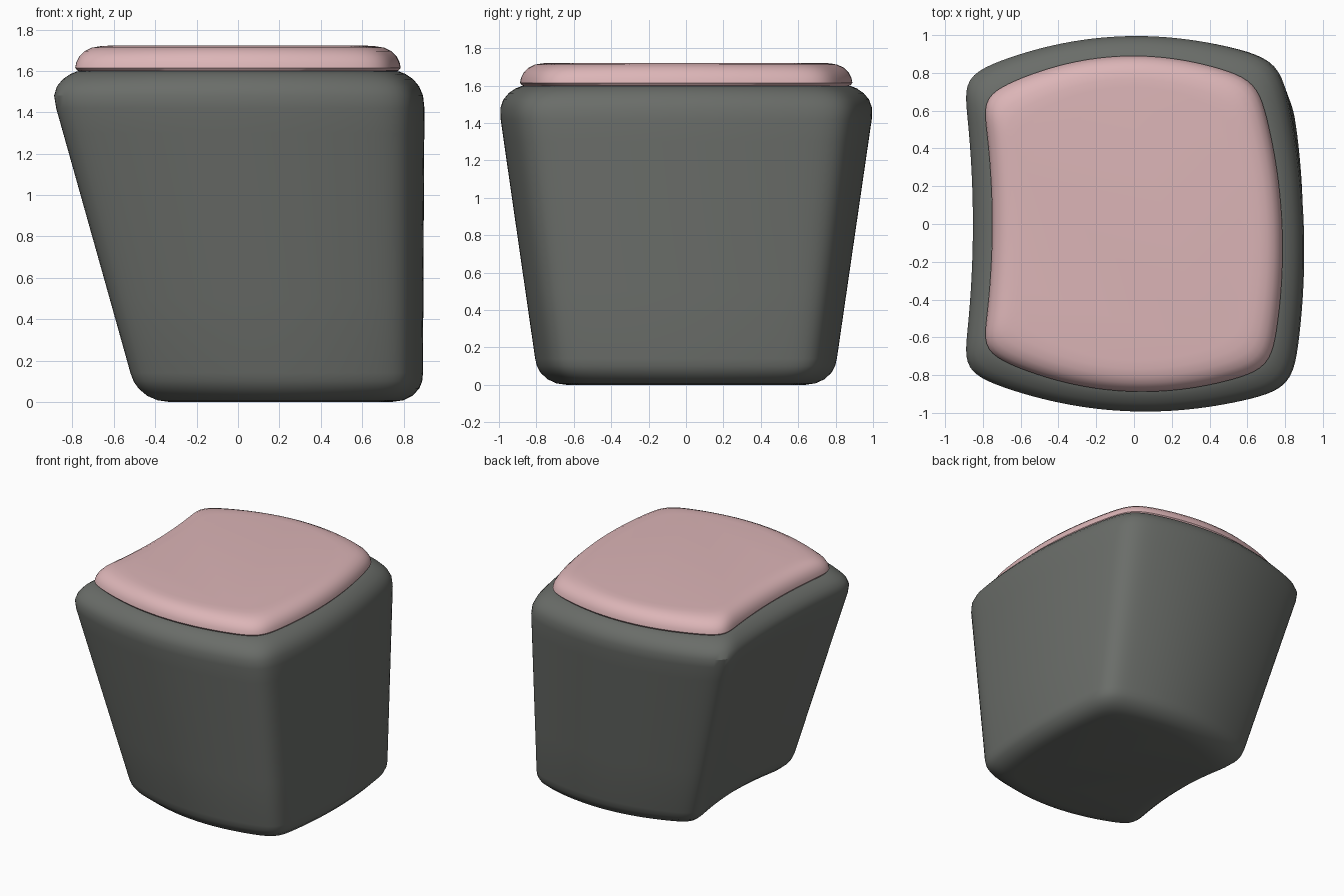
import bpy, bmesh
from mathutils import Vector

if "Cube" in bpy.data.objects:
    bpy.data.objects.remove(bpy.data.objects["Cube"])

SEG = 40  # samples along each side of an outline

# corners (counter-clockwise from front left) and outward bow of each side: front, right, back, left
TOP = ([(-.92, -.79), (.835, -.875), (.765, .87), (-.92, .79)], [.17, .10, .175, -.055])
BASE = ([(-.53, -.62), (.83, -.70), (.83, .70), (-.53, .62)], [.14, .065, .14, -.07])


def outline(shape, inset):
    """Bowed four-sided outline with softened corners, pulled in by inset."""
    corners, bows = shape
    c = [Vector((x - inset * (1 if x > 0 else -1), y - inset * (1 if y > 0 else -1)))
         for x, y in corners]
    pts = []
    for i in range(4):
        a, b = c[i], c[(i + 1) % 4]
        d = (b - a).normalized()
        normal = Vector((d.y, -d.x))
        for k in range(SEG):
            t = k / SEG
            pts.append(a.lerp(b, t) + normal * bows[i] * 4 * t * (1 - t))
    n = len(pts)
    for _ in range(10):
        pts = [(pts[i - 1] + pts[i] * 2 + pts[(i + 1) % n]) / 4 for i in range(n)]
    return pts


def loft(name, profile, mat):
    """Stack outlines given as (height, inset) and close both ends."""
    bm = bmesh.new()
    rings = []
    for z, inset in profile:
        t = min(max((z - .1) / 1.4, -.07), 1)
        ring = [bm.verts.new((*p.lerp(q, t), z))
                for p, q in zip(outline(BASE, inset), outline(TOP, inset))]
        rings.append(ring)
    n = len(rings[0])
    for lo, hi in zip(rings, rings[1:]):
        for i in range(n):
            j = (i + 1) % n
            bm.faces.new((lo[i], lo[j], hi[j], hi[i]))
    bm.faces.new(rings[0][::-1])
    bm.faces.new(rings[-1])
    me = bpy.data.meshes.new(name)
    bm.to_mesh(me)
    bm.free()
    me.materials.append(mat)
    ob = bpy.data.objects.new(name, me)
    bpy.context.collection.objects.link(ob)
    bpy.ops.object.select_all(action='DESELECT')
    ob.select_set(True)
    bpy.context.view_layer.objects.active = ob
    bpy.ops.object.shade_smooth_by_angle()


def material(name, rgb):
    m = bpy.data.materials.new(name)
    m.diffuse_color = (*rgb, 1)
    m.use_nodes = True
    m.node_tree.nodes["Principled BSDF"].inputs["Base Color"].default_value = m.diffuse_color
    return m


grey = material("dark grey", (.144, .153, .141))
pink = material("soft pink", (.716, .462, .474))

# tapered body with rounded bottom and top edges
loft("body", [(0, .15), (.008, .095), (.03, .05), (.065, .018), (.10, .004), (.14, 0),
              (.5, 0), (.9, 0), (1.3, 0), (1.42, 0), (1.48, .007), (1.525, .026),
              (1.56, .055), (1.585, .092), (1.598, .125), (1.60, .16)], grey)

# thin cushion on top
loft("cushion", [(1.592, .15), (1.602, .125), (1.615, .115), (1.64, .12), (1.67, .135),
                 (1.695, .16), (1.712, .195), (1.719, .235), (1.722, .28)], pink)
